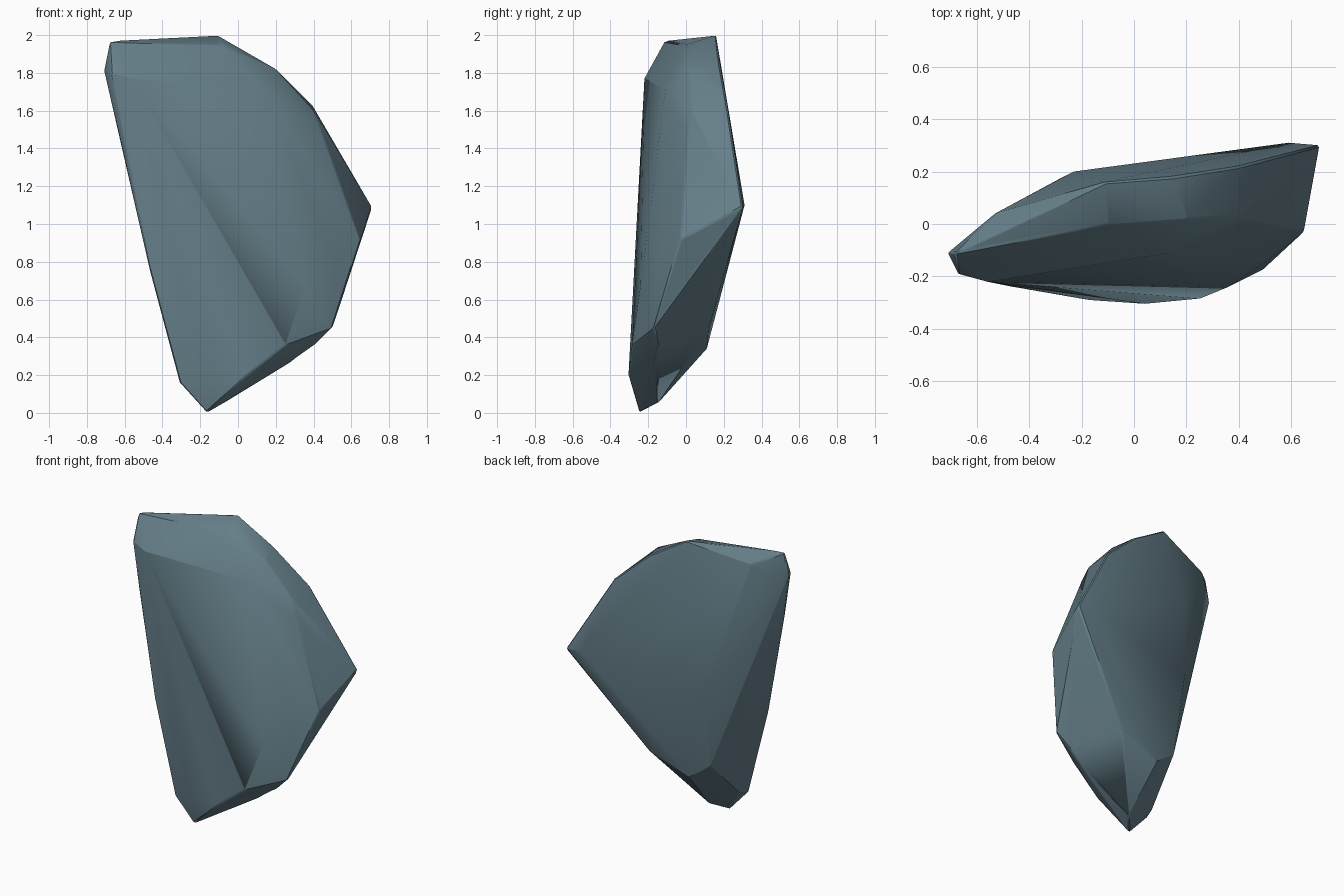
import bpy, bmesh, math

if "Cube" in bpy.data.objects:
    bpy.data.objects.remove(bpy.data.objects["Cube"])

# Corner points of the stone shard, grouped by region
crown = [(-.11, .16, 2), (-.68, -.11, 1.97), (-.71, -.11, 1.82), (-.53, .04, 1.9),
         (.15, .18, 1.84), (.2, .02, 1.82), (-.1, 0, 1.95)]
right_edge = [(.4, .22, 1.62), (.4, .03, 1.6), (.45, .01, 1.47), (.71, .3, 1.09),
              (.59, .31, 1.1), (.65, -.03, .92), (.5, -.17, .45)]
back = [(-.23, .2, 1.5), (-.27, .18, 1.01), (-.25, .09, .45), (-.1, .11, .34),
        (.2, .12, .45)]
front = [(-.67, -.19, 1.8), (-.56, -.22, 1.77), (.14, -.11, 1.71), (-.46, -.24, .72),
         (-.61, -.19, 1.4), (.36, -.24, .68), (.51, -.14, .82)]
foot = [(-.167, -.245, 0), (-.08, -.15, .05), (-.31, -.25, .16), (-.29, -.17, .18),
        (-.17, -.29, .18), (.05, -.305, .2), (.25, -.285, .36), (.28, -.17, .27),
        (.41, -.15, .36)]

# Wrap the points in a faceted skin
bm = bmesh.new()
for p in crown + right_edge + back + front + foot:
    bm.verts.new(p)
hull = bmesh.ops.convex_hull(bm, input=bm.verts[:])
loose = [v for v in bm.verts if not v.link_faces]
bmesh.ops.delete(bm, geom=loose, context='VERTS')
bmesh.ops.dissolve_limit(bm, angle_limit=math.radians(1),
                         verts=bm.verts[:], edges=bm.edges[:])
bmesh.ops.recalc_face_normals(bm, faces=bm.faces[:])
mesh = bpy.data.meshes.new("stone_shard")
bm.to_mesh(mesh)
bm.free()
shard = bpy.data.objects.new("stone_shard", mesh)
bpy.context.collection.objects.link(shard)

# Slate colour
slate = bpy.data.materials.new("slate")
slate.diffuse_color = (.13, .21, .25, 1)
slate.use_nodes = True
slate.node_tree.nodes["Principled BSDF"].inputs["Base Color"].default_value = slate.diffuse_color
mesh.materials.append(slate)

# Soften shallow facets, narrow chipped edges
bevel = shard.modifiers.new("chipped_edges", 'BEVEL')
bevel.width = .008
bevel.segments = 1
bevel.limit_method = 'ANGLE'
bevel.angle_limit = math.radians(35)
bpy.context.view_layer.objects.active = shard
shard.select_set(True)
bpy.ops.object.shade_smooth_by_angle(angle=math.radians(20))
